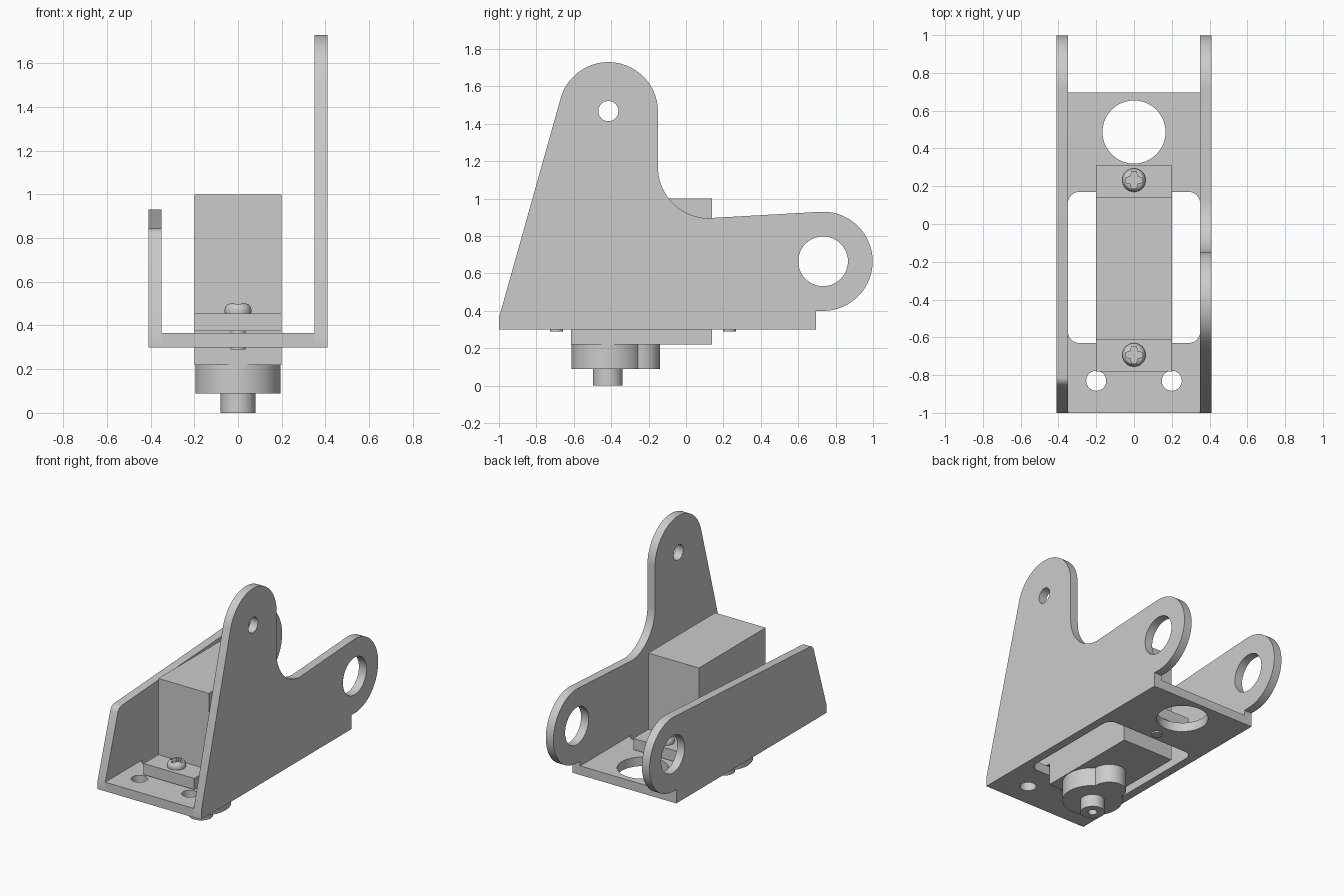
import bpy, bmesh
from math import sin, cos, radians, pi
from mathutils import Matrix

if "Cube" in bpy.data.objects:
    bpy.data.objects.remove(bpy.data.objects["Cube"])


def arc(cx, cy, r, a0, a1, n=24):
    return [(cx + r * cos(radians(a0 + (a1 - a0) * i / n)),
             cy + r * sin(radians(a0 + (a1 - a0) * i / n))) for i in range(n + 1)]


def circle(cx, cy, r, n=48):
    return arc(cx, cy, r, 0, 360, n)[:-1]


def smooth(ob):
    bpy.ops.object.select_all(action='DESELECT')
    ob.select_set(True)
    bpy.context.view_layer.objects.active = ob
    bpy.ops.object.shade_smooth_by_angle(angle=radians(30))


def prism(name, loops, lo, hi, side=False):
    """Extrude an outline with holes along z, or along x when side is True."""
    cu = bpy.data.curves.new(name, 'CURVE')
    cu.dimensions, cu.fill_mode, cu.extrude = '2D', 'BOTH', (hi - lo) / 2
    for pts in loops:
        sp = cu.splines.new('POLY')
        sp.points.add(len(pts) - 1)
        for p, (x, y) in zip(sp.points, pts):
            p.co = (x, y, 0, 1)
        sp.use_cyclic_u = True
    ob = bpy.data.objects.new(name, cu)
    bpy.context.collection.objects.link(ob)
    bpy.ops.object.select_all(action='DESELECT')
    ob.select_set(True)
    bpy.context.view_layer.objects.active = ob
    bpy.ops.object.convert(target='MESH')
    ob = bpy.context.view_layer.objects.active
    m = Matrix.Translation((0, 0, (lo + hi) / 2))
    if side:
        m = Matrix(((0, 0, 1, 0), (1, 0, 0, 0), (0, 1, 0, 0), (0, 0, 0, 1))) @ m
    bm = bmesh.new()
    bm.from_mesh(ob.data)
    bm.transform(m)
    bmesh.ops.remove_doubles(bm, verts=bm.verts, dist=1e-5)
    bmesh.ops.recalc_face_normals(bm, faces=bm.faces)
    bm.to_mesh(ob.data)
    bm.free()
    smooth(ob)
    return ob


# side walls: shared foot and rear ear, different front halves
ear = [(-1, .30), (.695, .30), (.695, .40)] + arc(.733, .665, .265, -90, 93, 40)
ear_hole = circle(.733, .665, .133)
tall = (ear + arc(.125, 1.17, .275, 267, 180) +
        arc(-.415, 1.465, .265, 0, 164.3, 36) + [(-1, .363)])
prism("tall_wall", [tall, ear_hole, circle(-.415, 1.468, .054)], .35, .41, True)
low = ear + arc(-.81, .793, .05, 93, 164.3, 10) + [(-1, .363)]
prism("low_wall", [low, ear_hole], -.41, -.35, True)

# floor plates at both ends of the window, with rounded inner corners
front = ([(-.35, -1), (.35, -1)] + arc(.29, -.57, .06, 0, -90, 8) +
         arc(-.29, -.57, .06, -90, -180, 8))
prism("front_floor", [front] + [circle(s * .2, -.83, .053) for s in (-1, 1)], .30, .365)
back = ([(-.35, .695), (.35, .695)] + arc(.29, .11, .06, 0, 90, 8) +
        arc(-.29, .11, .06, 90, 180, 8))
prism("back_floor", [back, circle(0, .487, .167)], .30, .365)

# servo motor: body with mounting tabs, gear housing and output shaft
a, b = -.615, .14
body = [(a, .22), (b, .22), (b, .375), (.31, .375), (.31, .455), (b, .455), (b, 1),
        (a, 1), (a, .455), (-.78, .455), (-.78, .375), (a, .375)]
prism("motor_body", [body], -.2, .2, True)
housing = arc(0, -.418, .195, 124.3, 415.7, 56) + arc(0, -.25, .11, 0, 180, 24)
prism("gear_housing", [housing], .088, .22)
prism("output_shaft", [circle(0, -.418, .079), circle(0, -.418, .03, 32)], 0, .088)


# screws: rounded head with a cross recess, and a shank
def screw(name, y):
    prof = [(.035, .29), (.035, .455), (.06, .455), (.062, .47), (.058, .485),
            (.048, .497), (.03, .503)]
    n = 32
    bm = bmesh.new()
    rings = [[bm.verts.new((r * cos(2 * pi * i / n), y + r * sin(2 * pi * i / n), z))
              for i in range(n)] for r, z in prof]
    for p, q in zip(rings, rings[1:]):
        for i in range(n):
            j = (i + 1) % n
            bm.faces.new((p[i], p[j], q[j], q[i]))
    bm.faces.new(rings[0][::-1])
    bm.faces.new(rings[-1])
    me = bpy.data.meshes.new(name)
    bm.to_mesh(me)
    bm.free()
    ob = bpy.data.objects.new(name, me)
    bpy.context.collection.objects.link(ob)
    w, l = .012, .045
    cross = []
    for k in range(4):
        c, s = cos(k * pi / 2), sin(k * pi / 2)
        cross += [(c * u - s * v, y + s * u + c * v)
                  for u, v in ((l, -w), (l, w), (.019, .019))]
    cutter = prism(name + "_cutter", [cross], .475, .55)
    mod = ob.modifiers.new("recess", 'BOOLEAN')
    mod.operation, mod.object, mod.solver = 'DIFFERENCE', cutter, 'EXACT'
    bpy.ops.object.select_all(action='DESELECT')
    ob.select_set(True)
    bpy.context.view_layer.objects.active = ob
    bpy.ops.object.modifier_apply(modifier=mod.name)
    bpy.data.objects.remove(cutter)
    smooth(ob)


screw("front_screw", -.693)
screw("back_screw", .232)
